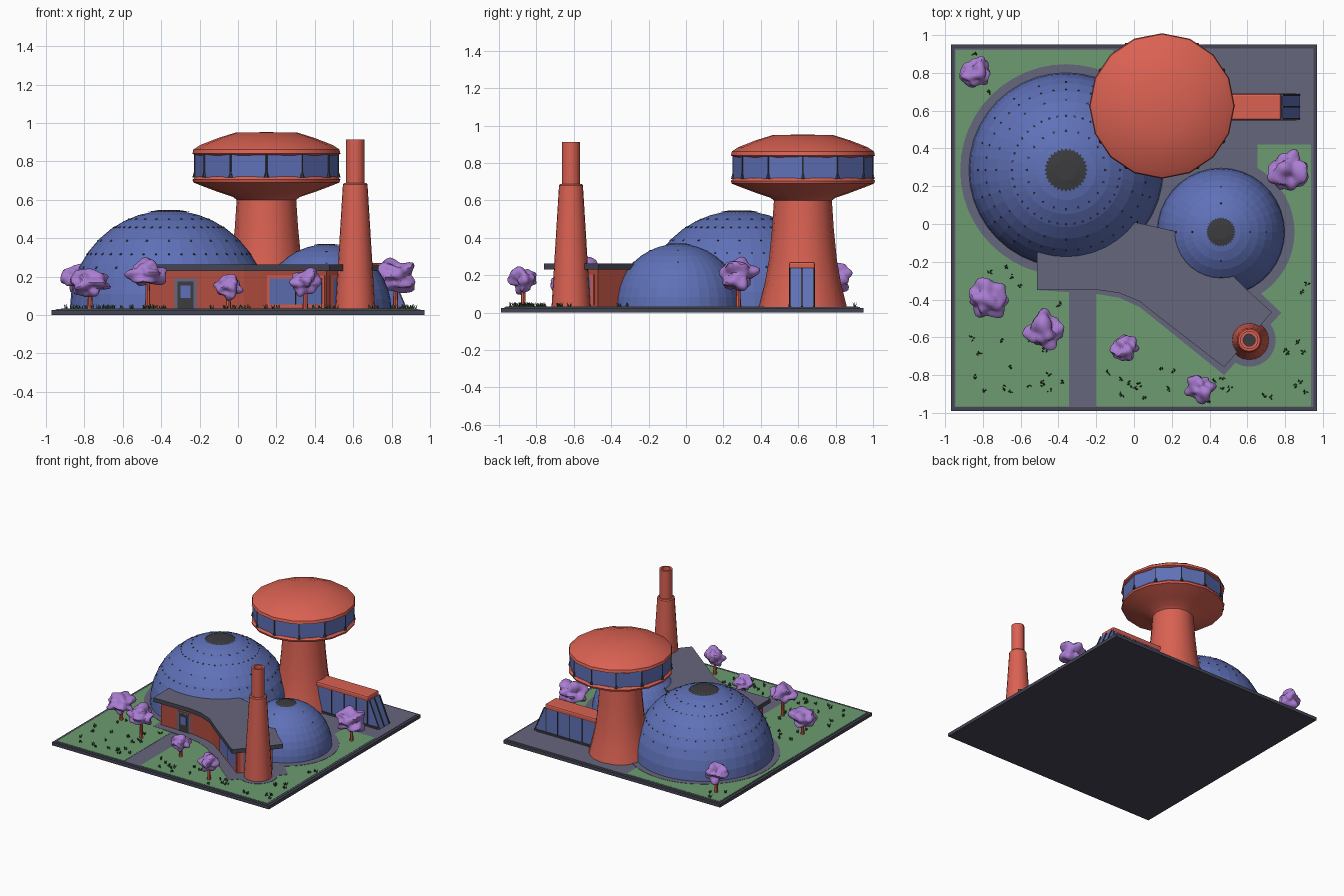
import bpy, bmesh, math, random
from mathutils import Matrix, Vector, noise

if "Cube" in bpy.data.objects:
    bpy.data.objects.remove(bpy.data.objects["Cube"])
random.seed(4)


def material(name, rgb):
    m = bpy.data.materials.new(name)
    m.use_nodes = True
    m.diffuse_color = (*rgb, 1)
    m.node_tree.nodes["Principled BSDF"].inputs["Base Color"].default_value = (*rgb, 1)
    return m


RED = material("coral_red", (0.70, 0.12, 0.085))
BRICK = material("brick_red", (0.45, 0.075, 0.05))
BLUE = material("glass_blue", (0.115, 0.165, 0.48))
GREEN = material("lawn_green", (0.15, 0.33, 0.16))
TUFT = material("tuft_green", (0.03, 0.07, 0.03))
PURPLE = material("leaf_purple", (0.40, 0.205, 0.64))
SLATE = material("slate", (0.133, 0.133, 0.205))
EDGE = material("dark_slate", (0.06, 0.06, 0.09))
DARK = material("charcoal", (0.045, 0.045, 0.05))


def finish(name, bm, mats, smooth=False):
    bmesh.ops.recalc_face_normals(bm, faces=bm.faces)
    me = bpy.data.meshes.new(name)
    bm.to_mesh(me)
    bm.free()
    for m in mats:
        me.materials.append(m)
    ob = bpy.data.objects.new(name, me)
    bpy.context.collection.objects.link(ob)
    if smooth:
        bpy.ops.object.select_all(action="DESELECT")
        ob.select_set(True)
        bpy.context.view_layer.objects.active = ob
        bpy.ops.object.shade_smooth_by_angle(angle=math.radians(35))
    return ob


def prism(name, pts, z0, z1, mat, side=None):
    bm = bmesh.new()
    f = bm.faces.new([bm.verts.new((x, y, z0)) for x, y in pts])
    ext = bmesh.ops.extrude_face_region(bm, geom=[f])["geom"]
    bmesh.ops.translate(bm, vec=(0, 0, z1 - z0),
                        verts=[g for g in ext if isinstance(g, bmesh.types.BMVert)])
    bmesh.ops.recalc_face_normals(bm, faces=bm.faces)
    if side:
        for f in bm.faces:
            f.material_index = 0 if f.normal.z > 0.5 else 1
    return finish(name, bm, [mat, side] if side else [mat])


def rect(x0, x1, y0, y1):
    return [(x0, y0), (x1, y0), (x1, y1), (x0, y1)]


def lathe(name, profile, loc, n, mat, smooth=True, turn=0.0):
    bm = bmesh.new()
    vs = [bm.verts.new((r, 0, z)) for r, z in profile]
    es = [bm.edges.new(p) for p in zip(vs, vs[1:])]
    bmesh.ops.spin(bm, geom=vs + es, axis=(0, 0, 1), cent=(0, 0, 0),
                   steps=n, angle=math.tau)
    bmesh.ops.remove_doubles(bm, verts=bm.verts, dist=1e-5)
    bmesh.ops.transform(bm, verts=bm.verts,
                        matrix=Matrix.Translation((*loc, 0)) @ Matrix.Rotation(turn, 4, "Z"))
    return finish(name, bm, [mat], smooth)


def disc(name, loc, r, z0, z1, mat, n=48):
    return lathe(name, [(0, z0), (r, z0), (r, z1), (0, z1)], loc, n, mat, False)


def panel(name, p, q, a, b, z0, z1, depth, mat):
    # Plate along part a..b of the wall line p-q, standing out to its right side
    p, q = Vector(p), Vector(q)
    d = (q - p).normalized()
    out = Vector((d.y, -d.x)) * depth
    s, e = p.lerp(q, a), p.lerp(q, b)
    return prism(name, [s - out, e - out, e + out, s + out], z0, z1, mat)


# Ground slab, lawns and paving
G = 0.03
prism("base_slab", rect(-0.97, 0.97, -0.99, 0.95), 0, G - 0.004, EDGE)
prism("paving", rect(-0.95, 0.95, -0.97, 0.93), 0.01, G, SLATE)
prism("left_lawn", rect(-0.945, -0.344, -0.965, 0.92), G - 0.01, G + 0.002, GREEN)
prism("back_lawn", rect(-0.344, -0.11, 0.6, 0.92), G - 0.01, G + 0.002, GREEN)
prism("front_lawn", rect(-0.2, 0.655, -0.965, -0.36), G - 0.01, G + 0.002, GREEN)
prism("right_lawn", rect(0.655, 0.936, -0.965, 0.42), G - 0.01, G + 0.002, GREEN)
BIG, SMALL, STACK, TOWER = (-0.36, 0.286), (0.46, -0.042), (0.61, -0.615), (0.148, 0.625)
for nm, c, r in (("big_dome_path", BIG, 0.56), ("small_dome_path", SMALL, 0.39),
                 ("chimney_path", STACK, 0.14)):
    disc(nm, c, r, G - 0.01, G + 0.004, SLATE)
prism("house_path", [(-0.513, -0.1), (-0.513, -0.35), (-0.2, -0.37), (-0.08, -0.39), (0.03, -0.44),
                     (0.13, -0.52), (0.477, -0.8), (0.78, -0.47), (0.6, -0.3), (0, 0)],
      G - 0.01, G + 0.004, SLATE)


# Domes with toothed caps and studs
def dome(name, c, r, cap, seg, studs):
    steps = 10
    arc = [(r * math.cos(i * math.pi / 2 / steps), G + r * math.sin(i * math.pi / 2 / steps))
           for i in range(steps + 1)]
    arc[-1] = (0, G + r)
    lathe(name, [(0, G)] + arc, c, seg, BLUE, False)
    bm = bmesh.new()
    n = 64
    R = r + 0.004
    rings = []
    for k in (0.5, 1):
        ring = []
        for i in range(n):
            rad = cap * k * (0.9 if i % 2 and k == 1 else 1)
            a = math.tau * i / n
            ring.append(bm.verts.new((c[0] + rad * math.cos(a), c[1] + rad * math.sin(a),
                                      G + math.sqrt(R * R - rad * rad))))
        rings.append(ring)
    bm.faces.new(rings[0])
    for i in range(n):
        j = (i + 1) % n
        bm.faces.new((rings[0][i], rings[1][i], rings[1][j], rings[0][j]))
    finish(name + "_cap", bm, [DARK])
    bm = bmesh.new()
    for elev, count in studs:
        for i in range(count):
            m = (Matrix.Translation((*c, G)) @ Matrix.Rotation(math.tau * i / count, 4, "Z")
                 @ Matrix.Rotation(math.radians(90 - elev), 4, "Y")
                 @ Matrix.Translation((0, 0, r)) @ Matrix.Diagonal((0.01, 0.01, 0.003, 1)))
            bmesh.ops.create_cube(bm, size=1, matrix=m)
    finish(name + "_studs", bm, [DARK])


dome("big_dome", BIG, 0.515, 0.115, 40, ((66, 20), (56, 40), (44, 20), (34, 40), (25, 20)))
dome("small_dome", SMALL, 0.338, 0.078, 36, ((63, 4), (45, 4)))

# Tower: flared shaft, saucer, glazed band and roof
lathe("tower_shaft", [(0, G), (0.235, G), (0.205, 0.15), (0.182, 0.28), (0.165, 0.45), (0.155, 0.6),
                      (0.175, 0.615), (0.25, 0.64), (0.33, 0.67), (0.38, 0.69), (0.385, 0.705),
                      (0.37, 0.72), (0, 0.72)], TOWER, 16, RED)
lathe("tower_windows", [(0, 0.715), (0.374, 0.715), (0.374, 0.835), (0, 0.835)],
      TOWER, 12, BLUE, False)
lathe("tower_roof", [(0, 0.83), (0.365, 0.83), (0.385, 0.84), (0.38, 0.862), (0.345, 0.885),
                     (0.25, 0.922), (0.16, 0.95), (0, 0.952)], TOWER, 16, RED)
for i in range(12):
    a = math.tau * i / 12
    x, y = TOWER[0] + 0.372 * math.cos(a), TOWER[1] + 0.372 * math.sin(a)
    disc("window_post", (x, y), 0.005, 0.715, 0.835, DARK, 6)
    lathe("post_foot", [(0, 0.715), (0.014, 0.715), (0.004, 0.75), (0, 0.75)], (x, y), 6, DARK)

# Glazed entrance wing with a sloping end
bm = bmesh.new()
f = bm.faces.new([bm.verts.new((x, 0.555, z)) for x, z in
                  ((0.2, G), (0.875, G), (0.785, 0.24), (0.2, 0.24))])
ext = bmesh.ops.extrude_face_region(bm, geom=[f])["geom"]
bmesh.ops.translate(bm, vec=(0, 0.13, 0), verts=[g for g in ext if isinstance(g, bmesh.types.BMVert)])
finish("entrance_wing", bm, [BLUE])
roof = prism("entrance_roof", rect(0.25, 0.78, 0.55, 0.69), 0.23, 0.272, RED)
bev = roof.modifiers.new("rounded", "BEVEL")
bev.width, bev.segments = 0.012, 2
for y in (0.553, 0.687):
    for x in (0.45, 0.56, 0.67, 0.77):
        prism("wing_mullion", rect(x - 0.003, x + 0.003, y - 0.003, y + 0.003), G, 0.235, DARK)
    prism("wing_sill", rect(0.3, 0.86, y - 0.004, y + 0.004), G, 0.045, DARK)
for y in (0.557, 0.62, 0.683):
    bm = bmesh.new()
    bmesh.ops.create_cube(bm, size=1, matrix=Matrix.Translation((0.832, y, 0.135))
                          @ Matrix.Rotation(-math.atan2(0.09, 0.21), 4, "Y")
                          @ Matrix.Diagonal((0.008, 0.009, 0.225, 1)))
    finish("end_mullion", bm, [DARK])

# House with a sweeping flat roof
W0, W1, W2, W3 = (-0.48, -0.3), (-0.2, -0.3), (0.12, -0.42), (0.46, -0.67)
prism("house_walls", [(-0.48, -0.1), W0, W1, (-0.06, -0.325), (0.03, -0.36), W2, W3,
                      (0.64, -0.47), (0.45, -0.25), (0.25, -0.1), (0, 0), (-0.2, 0.05)],
      G, 0.235, BRICK)
prism("house_roof", [(-0.513, -0.1), (-0.513, -0.35), (-0.185, -0.35), (-0.08, -0.365), (0.03, -0.41),
                     (0.13, -0.49), (0.477, -0.758), (0.73, -0.467), (0.6, -0.35), (0.45, -0.2),
                     (0.3, -0.06), (0.16, -0.025), (0, 0.01), (-0.2, 0.1)],
      0.23, 0.263, SLATE, EDGE)
panel("door_frame", W0, W1, 0.53, 0.95, G, 0.19, 0.004, SLATE)
panel("door", W0, W1, 0.59, 0.89, G, 0.175, 0.006, DARK)
panel("door_glass", W0, W1, 0.65, 0.83, 0.09, 0.155, 0.008, BLUE)
panel("window_frame", W2, W3, 0.1, 0.98, 0.04, 0.205, 0.005, RED)
panel("window_glass", W2, W3, 0.14, 0.94, 0.055, 0.19, 0.007, BLUE)
panel("window_bar", W2, W3, 0.535, 0.545, 0.055, 0.19, 0.009, DARK)
panel("end_window_frame", W3, (0.64, -0.47), 0.1, 0.9, 0.04, 0.205, 0.005, RED)
panel("end_window_glass", W3, (0.64, -0.47), 0.18, 0.82, 0.055, 0.19, 0.007, BLUE)

# Chimney
lathe("chimney_base", [(0, G), (0.104, G), (0.064, 0.68), (0.058, 0.687), (0, 0.687)], STACK, 20, RED)
lathe("chimney_pipe", [(0, 0.6), (0.048, 0.6), (0.048, 0.913), (0.032, 0.913), (0.032, 0.87),
                       (0, 0.87)], STACK, 20, RED)
disc("chimney_flue", STACK, 0.0325, 0.87, 0.876, DARK, 20)

# Trees with lumpy crowns: x, y, radius, crown bottom, crown top
for x, y, r, lo, hi in ((-0.83, 0.80, 0.085, 0.12, 0.265), (0.82, 0.28, 0.1, 0.115, 0.28),
                        (-0.77, -0.39, 0.098, 0.1, 0.24), (-0.47, -0.565, 0.095, 0.15, 0.28),
                        (-0.05, -0.66, 0.07, 0.085, 0.2), (0.35, -0.87, 0.07, 0.11, 0.24)):
    mid = (lo + hi) / 2
    lathe("tree_trunk", [(0, G), (0.014, G), (0.009, mid), (0, mid)], (x, y), 8, RED)
    bm = bmesh.new()
    bmesh.ops.create_icosphere(bm, subdivisions=4, radius=1)
    for v in bm.verts:
        v.co *= 0.95 + 0.55 * noise.noise(v.co * 1.5 + Vector((x, y, r)) * 20)
        v.co = Vector((x + v.co.x * r, y + v.co.y * r, mid + v.co.z * (hi - lo) / 2))
    finish("tree_crown", bm, [PURPLE], True)

# Grass tufts scattered on the lawns
bm = bmesh.new()
for x0, x1, y0, y1, count in ((-0.92, -0.38, -0.94, -0.4, 22), (-0.92, -0.6, -0.4, -0.2, 5),
                              (-0.17, 0.4, -0.94, -0.75, 12), (0.4, 0.92, -0.94, -0.8, 9),
                              (0.8, 0.92, -0.75, -0.3, 6), (-0.92, -0.75, 0.65, 0.9, 4)):
    for _ in range(count):
        x, y = random.uniform(x0, x1), random.uniform(y0, y1)
        for _ in range(4):
            m = (Matrix.Translation((x + random.uniform(-0.01, 0.01), y + random.uniform(-0.01, 0.01), G))
                 @ Matrix.Rotation(random.uniform(-0.5, 0.5), 4, "X")
                 @ Matrix.Rotation(random.uniform(-0.5, 0.5), 4, "Y")
                 @ Matrix.Translation((0, 0, 0.014)))
            bmesh.ops.create_cone(bm, segments=3, radius1=0.005, radius2=0, depth=0.028, matrix=m)
finish("grass_tufts", bm, [TUFT])
